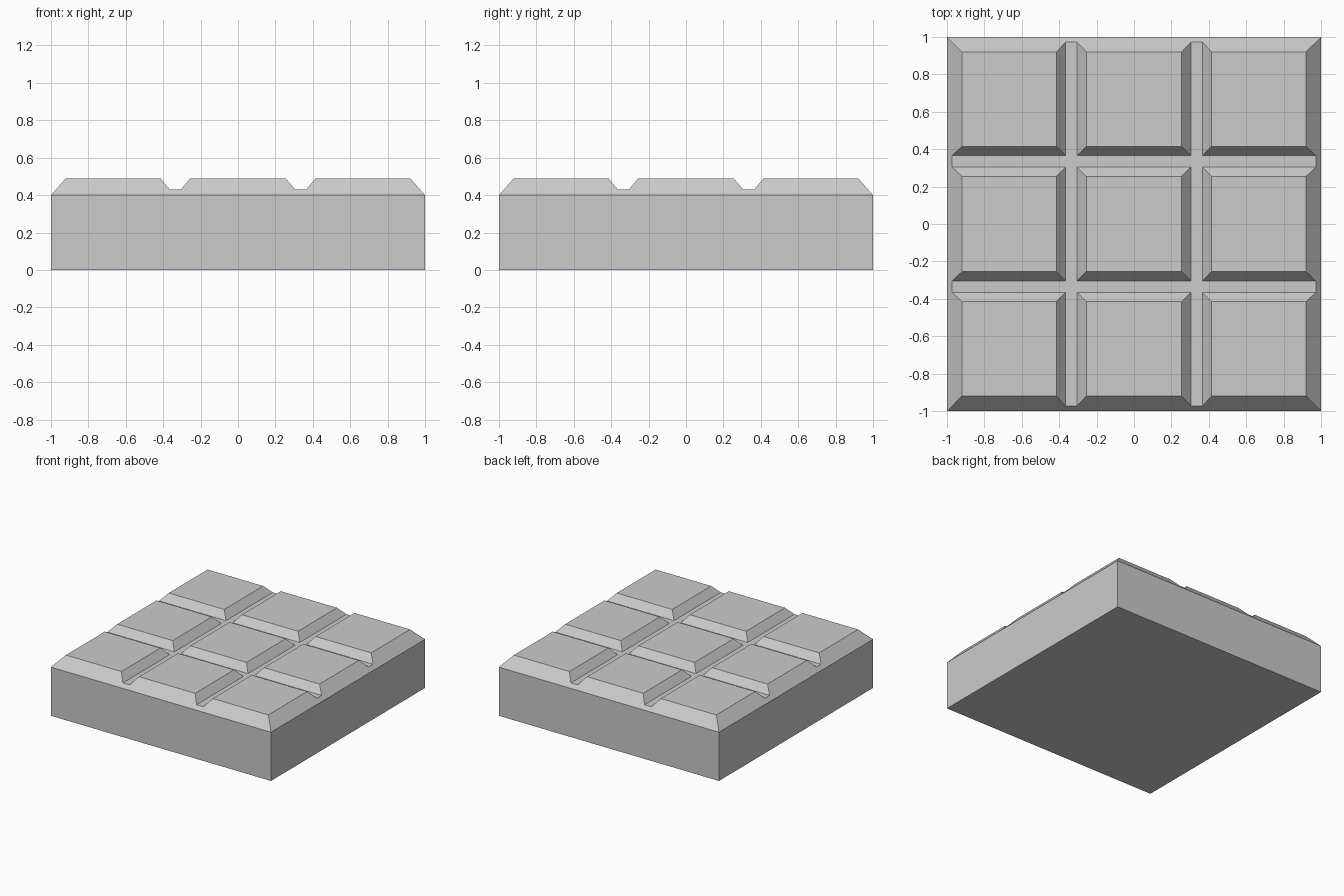
import bpy, bmesh

if "Cube" in bpy.data.objects:
    bpy.data.objects.remove(bpy.data.objects["Cube"])

BASE_Z, FLOOR_Z, TOP_Z = 0.40, 0.43, 0.49
EDGE = 0.9733                       # bevelled rim at groove-floor height
LOW = [-EDGE, -0.365, -0.305, 0.305, 0.365, EDGE]   # tile feet
HIGH = [-0.92, -0.415, -0.255, 0.255, 0.415, 0.92]  # tile tops

bm = bmesh.new()


def lattice(lines, z):
    return [[bm.verts.new((x, y, z)) for y in lines] for x in lines]


def cell(grid, i, j):
    return [grid[i][j], grid[i + 1][j], grid[i + 1][j + 1], grid[i][j + 1]]


low, high = lattice(LOW, FLOOR_Z), lattice(HIGH, TOP_Z)

# Raised tiles with sloping sides, and the groove floor between them
for i in range(5):
    for j in range(5):
        foot = cell(low, i, j)
        if i % 2 == 0 and j % 2 == 0:
            top = cell(high, i, j)
            bm.faces.new(top)
            for k in range(4):
                n = (k + 1) % 4
                bm.faces.new((foot[k], foot[n], top[n], top[k]))
        else:
            bm.faces.new(foot)

# Outer bevel, then the vertical walls of the slab
for z in (BASE_Z, 0.0):
    rim = [e for e in bm.edges if e.is_boundary]
    new = bmesh.ops.extrude_edge_only(bm, edges=rim)["geom"]
    for v in (g for g in new if isinstance(g, bmesh.types.BMVert)):
        v.co.z = z
        for a in (0, 1):
            if abs(v.co[a]) > 0.9:
                v.co[a] = 1.0 if v.co[a] > 0 else -1.0

# Flat underside
bmesh.ops.holes_fill(bm, edges=[e for e in bm.edges if e.is_boundary], sides=0)
bmesh.ops.recalc_face_normals(bm, faces=bm.faces[:])

mesh = bpy.data.meshes.new("grooved_slab")
bm.to_mesh(mesh)
bm.free()
slab = bpy.data.objects.new("grooved_slab", mesh)
bpy.context.collection.objects.link(slab)
